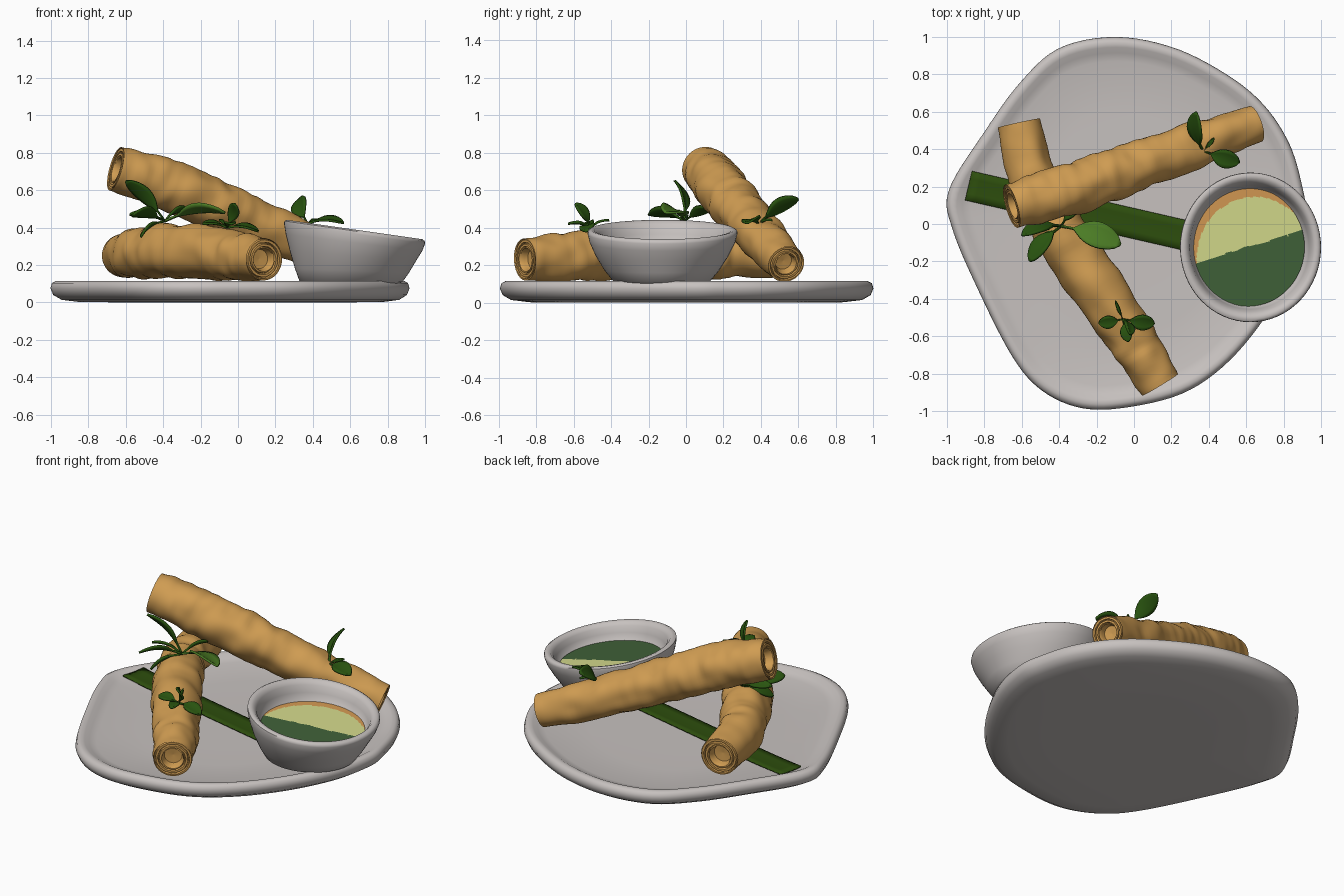
import bpy, bmesh, math
from mathutils import Vector, noise

if "Cube" in bpy.data.objects:
    bpy.data.objects.remove(bpy.data.objects["Cube"])


def mat(name, r, g, b):
    m = bpy.data.materials.new(name)
    m.diffuse_color = (r, g, b, 1)
    m.use_nodes = True
    m.node_tree.nodes["Principled BSDF"].inputs["Base Color"].default_value = m.diffuse_color
    return m


CERAMIC = mat("warm grey ceramic", 0.57, 0.535, 0.52)
PASTRY = mat("golden pastry", 0.63, 0.335, 0.085)
LEAF = mat("herb green", 0.022, 0.088, 0.005)
LEAF_LIGHT = mat("light herb green", 0.07, 0.20, 0.018)
STRIP = mat("banana leaf green", 0.026, 0.075, 0.004)
S_GREEN = mat("dark green sauce", 0.052, 0.12, 0.04)
S_YELLOW = mat("pale yellow sauce", 0.66, 0.70, 0.26)
S_ORANGE = mat("orange sauce", 0.66, 0.32, 0.085)


def finish(name, bm, mats, angle=40):
    bmesh.ops.remove_doubles(bm, verts=bm.verts, dist=1e-5)
    bmesh.ops.recalc_face_normals(bm, faces=bm.faces)
    me = bpy.data.meshes.new(name)
    bm.to_mesh(me)
    bm.free()
    for m in mats:
        me.materials.append(m)
    me.shade_smooth()
    me.set_sharp_from_angle(angle=math.radians(angle))
    ob = bpy.data.objects.new(name, me)
    bpy.context.collection.objects.link(ob)
    return ob


def loft(bm, rings, closed=True, mi=0):
    """Skin a list of equally long point rings."""
    vs = [[bm.verts.new(p) for p in r] for r in rings]
    n = len(vs[0])
    for a, b in zip(vs, vs[1:]):
        for i in range(n if closed else n - 1):
            j = (i + 1) % n
            bm.faces.new((a[i], a[j], b[j], b[i])).material_index = mi


def spline(pts, t, closed=False):
    """Catmull-Rom through pts, t in 0..1, any dimension."""
    n = len(pts)
    u = t * (n if closed else n - 1)
    k = int(u) if closed else min(int(u), n - 2)
    f = u - k
    g = (lambda i: pts[i % n]) if closed else (lambda i: pts[max(0, min(n - 1, i))])
    return [0.5 * (2 * b + (c - a) * f + (2 * a - 5 * b + 4 * c - d) * f * f
                   + (3 * b - a - 3 * c + d) * f ** 3)
            for a, b, c, d in zip(g(k - 1), g(k), g(k + 1), g(k + 2))]


# Plate: free-form outline swept through a rim section
OUT = [(-.10, 1), (-.40, .94), (-.61, .755), (-.805, .485), (-.99, .18), (-.97, -.03),
       (-.825, -.37), (-.65, -.71), (-.50, -.885), (-.30, -.98), (-.07, -.985), (.25, -.91),
       (.49, -.75), (.70, -.50), (.855, -.21), (.915, .05), (.895, .22), (.83, .43),
       (.70, .63), (.51, .79), (.22, .94)]
SEC = [(0.001, 0), (.5, 0), (.84, .002), (.94, .014), (.985, .04), (1, .075), (.992, .103),
       (.97, .115), (.945, .111), (.915, .095), (.87, .084), (.6, .08), (.3, .078), (0.001, .078)]
outline = [spline(OUT, i / 120, True) for i in range(120)]
bm = bmesh.new()
loft(bm, [[(x * s, y * s, z) for x, y in outline] for s, z in SEC])
finish("plate", bm, [CERAMIC], 60)


# Dipping bowl: elliptical rings, rim plane leaning down to the right
def ellipse(cx, cy, rx, ry, z, slope, n=64):
    return [(cx + rx * math.cos(a), cy + ry * math.sin(a), z - slope * rx * math.cos(a))
            for a in (2 * math.pi * i / n for i in range(n))]


BOWL = [(.001, .001, .095, 0), (.24, .22, .095, 0), (.275, .255, .11, 0), (.305, .305, .17, .25),
        (.338, .355, .25, .55), (.365, .388, .32, .85), (.377, .40, .368, 1), (.375, .398, .382, 1),
        (.362, .385, .39, 1), (.342, .365, .386, 1), (.325, .345, .365, 1), (.315, .33, .325, .9),
        (.297, .312, .27, .75), (.2, .2, .21, .7), (.001, .001, .20, .7)]
SLOPE = .143
bm = bmesh.new()
loft(bm, [ellipse(.605 + .018 * t, -.13 + .005 * t, rx, ry, z, SLOPE * t) for rx, ry, z, t in BOWL])
finish("dipping_bowl", bm, [CERAMIC], 50)

# Sauce: leaning disc in three colour zones
bm = bmesh.new()
loft(bm, [ellipse(.61, -.123, .302 * max(k / 50, .001), .317 * max(k / 50, .001), .282, .107, 128)
          for k in range(51)])
for f in bm.faces:
    c = f.calc_center_median()
    wob = .012 * noise.noise((c.x * 14, c.y * 14, 0))
    if c.y < -.125 + .31 * (c.x - .6) + wob:
        f.material_index = 0
    elif ((c.x - .645) / .31) ** 2 + ((c.y + .185) / .33) ** 2 > 1 + wob:
        f.material_index = 2
    else:
        f.material_index = 1
sauce = finish("sauce", bm, [S_GREEN, S_YELLOW, S_ORANGE])
if sauce.data.polygons[0].normal.z < 0:
    sauce.data.flip_normals()


# Pastry rolls: bumpy tubes with spiral-wrapped ends
def roll(name, path, seed, n=48, steps=70):
    bm = bmesh.new()

    def ring(t, s=1.0, depth=0.0, spiral=False, sign=1):
        p = spline(path, t)
        c, r = Vector(p[:3]), p[3]
        q0, q1 = spline(path, max(0, t - .02)), spline(path, min(.9999, t + .02))
        d = (Vector(q1[:3]) - Vector(q0[:3])).normalized()
        side = d.cross(Vector((0, 0, 1))).normalized()
        up = side.cross(d)
        pts = []
        for i in range(n):
            a = 2 * math.pi * i / n
            v = side * math.cos(a) + up * math.sin(a)
            fade = min(1, 8 * t, 8 * (1 - t))
            bump = noise.noise(Vector((t * 11, math.cos(a) * 1.1, math.sin(a) * 1.1 + seed))) * .016
            bump += noise.noise(Vector((t * 24, math.cos(a) * .8 + seed, math.sin(a) * .8))) * .008
            h = depth
            if spiral:      # wrapped layers: stepped depth running around the end
                w = (s * 5 + i / n) % 1
                h += .016 * (1 if w < .3 else 0)
            pts.append(c + v * (r + bump * fade) * s + d * h * sign)
        return pts

    def end(t, sign):
        out = [ring(t, .58 + .40 * (1 - k / 20), .004, True, sign) for k in range(21)]
        return out + [ring(t, .54, .01, False, sign), ring(t, .50, .03, False, sign),
                      ring(t, .46, .05, False, sign), ring(t, .001, .055, False, sign)]

    body = [ring(.9999 * i / steps) for i in range(steps + 1)]
    loft(bm, end(0, 1)[::-1] + body + end(.9999, -1))
    finish(name, bm, [PASTRY], 45)


roll("lower_roll", [(.14, -.86, .23, .112), (.03, -.68, .24, .125), (-.10, -.48, .26, .138),
                    (-.31, -.18, .275, .145), (-.45, .06, .27, .14), (-.545, .24, .26, .13),
                    (-.615, .54, .25, .115)], 3)
roll("upper_roll", [(-.655, .095, .715, .12), (-.45, .155, .655, .135), (-.2, .23, .555, .138),
                    (.05, .325, .445, .13), (.35, .43, .32, .12), (.65, .535, .205, .10)], 9)

# Leaf strip lying across the plate under the rolls
bm = bmesh.new()
rows = []
for i in range(25):
    t = i / 24
    c = Vector((-.885 + 1.2 * t, .205 - .275 * t, .092 + .01 * (1 - t) ** 6))
    w = Vector((.24, 1, 0)).normalized() * .08
    rows.append([c + w * k + Vector((0, 0, .004 * k * k)) for k in (-1, -.5, 0, .5, 1)])
loft(bm, rows, False)
strip = finish("leaf_strip", bm, [STRIP])
sol = strip.modifiers.new("thickness", 'SOLIDIFY')
sol.thickness, sol.offset = .008, 0


# Herb sprigs: rounded oval leaves on thin stems, (tip, half width, facing, material)
def sprig(name, root, leaves):
    bm = bmesh.new()
    root = Vector(root)
    for tip, width, face, mi in leaves:
        d = Vector(tip) - root
        side = d.cross(Vector((face[0], face[1], 1))).normalized()
        nrm = side.cross(d).normalized()
        rows = []
        for i in range(15):
            t = i / 14
            w = width * .08
            if .25 < t < 1:
                w += width * .92 * math.sin(math.pi * ((t - .25) / .75)) ** .65
            c = root + d * t + nrm * .1 * d.length * math.sin(math.pi * t)
            rows.append([c + side * w * k + nrm * .2 * w * k * k for k in (-1, -.6, 0, .6, 1)])
        loft(bm, rows, False, mi)
    ob = finish(name, bm, [LEAF, LEAF_LIGHT], 60)
    s = ob.modifiers.new("thickness", 'SOLIDIFY')
    s.thickness, s.offset = .012, 0


FLAT, BACK, LEFT = (0, -.25), (-.4, .5), (-.9, 0)
sprig("right_sprig", (.37, .39, .42), [
    ((.33, .60, .555), .052, LEFT, 0), ((.565, .33, .425), .05, FLAT, 0),
    ((.28, .35, .43), .035, FLAT, 0), ((.43, .46, .44), .01, FLAT, 0)])
sprig("centre_sprig", (-.39, -.01, .435), [
    ((-.60, -.06, .65), .045, BACK, 0), ((-.07, -.11, .48), .072, BACK, 1),
    ((-.56, -.20, .47), .05, BACK, 0), ((-.58, -.04, .47), .03, BACK, 0),
    ((-.52, -.14, .35), .03, BACK, 0), ((-.27, .12, .50), .035, BACK, 0)])
sprig("front_sprig", (-.06, -.51, .40), [
    ((.11, -.53, .38), .042, FLAT, 0), ((-.19, -.53, .42), .035, FLAT, 0),
    ((-.03, -.63, .42), .03, FLAT, 0), ((-.02, -.59, .53), .035, (.5, -.3), 0),
    ((-.10, -.41, .44), .008, FLAT, 0)])
